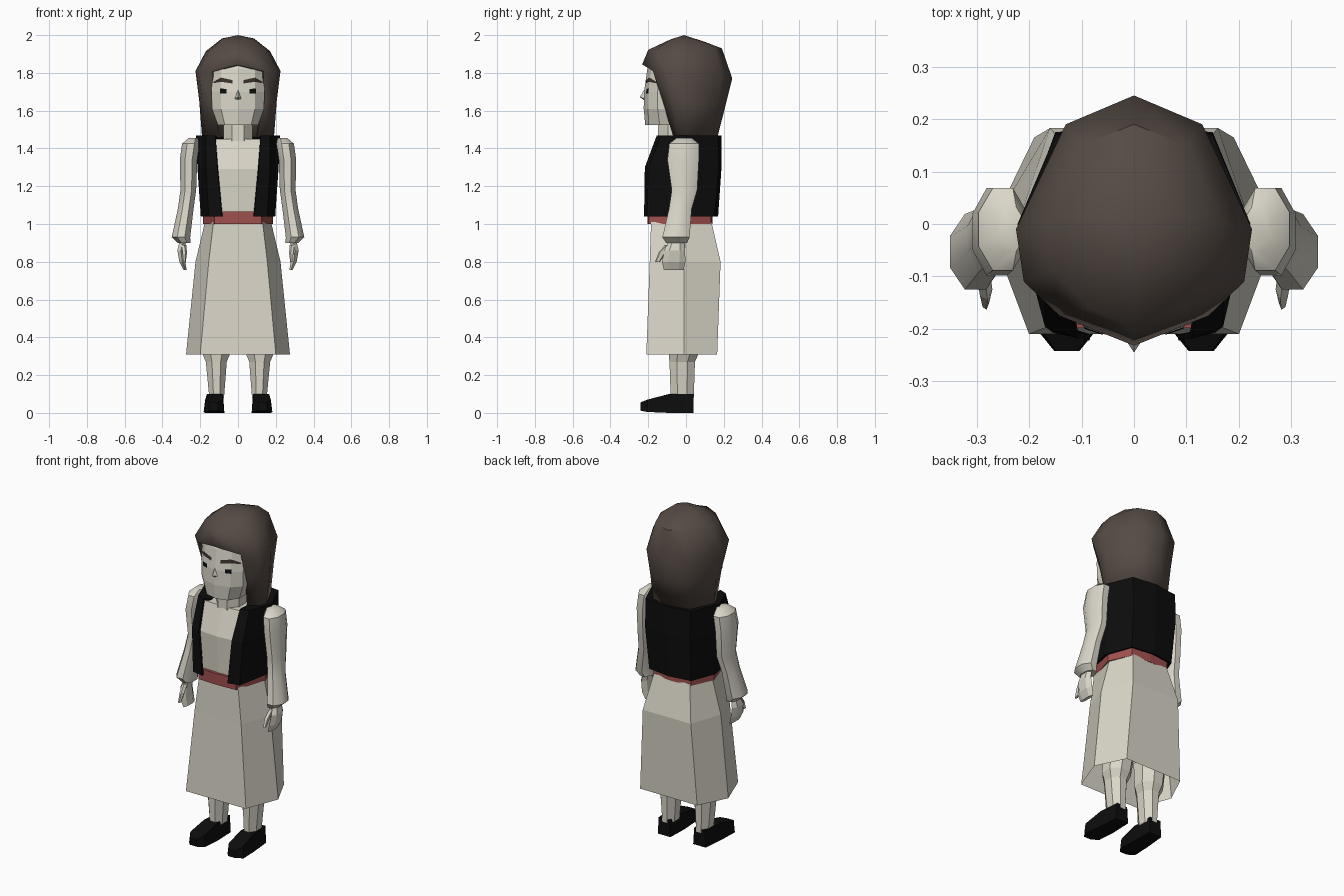
import bpy, bmesh, math
from mathutils import Vector

if "Cube" in bpy.data.objects:
    bpy.data.objects.remove(bpy.data.objects["Cube"])


def material(name, rgb):
    m = bpy.data.materials.new(name)
    m.diffuse_color = (*rgb, 1)
    m.use_nodes = True
    m.node_tree.nodes["Principled BSDF"].inputs["Base Color"].default_value = m.diffuse_color
    return m


IVORY = material("ivory", (0.70, 0.67, 0.58))
HAIR = material("dark brown hair", (0.092, 0.070, 0.058))
BLACK = material("black", (0.004, 0.004, 0.004))
RED = material("muted red", (0.35, 0.08, 0.075))
BROW = material("brow brown", (0.045, 0.03, 0.026))


def finish(bm, name, mat, smooth=None, thick=0):
    bmesh.ops.remove_doubles(bm, verts=bm.verts, dist=1e-4)
    loose = [v for v in bm.verts if not v.link_faces]
    bmesh.ops.delete(bm, geom=loose, context='VERTS')
    bmesh.ops.recalc_face_normals(bm, faces=bm.faces)
    me = bpy.data.meshes.new(name)
    bm.to_mesh(me)
    bm.free()
    me.materials.append(mat)
    ob = bpy.data.objects.new(name, me)
    bpy.context.collection.objects.link(ob)
    if thick:
        mod = ob.modifiers.new("thickness", 'SOLIDIFY')
        mod.thickness, mod.offset = thick, -1
    if smooth:
        bpy.ops.object.select_all(action='DESELECT')
        ob.select_set(True)
        bpy.context.view_layer.objects.active = ob
        bpy.ops.object.shade_smooth_by_angle(angle=math.radians(smooth))
    return ob


def loft(name, rings, mat, closed=True, caps=(True, True), gap_from=99, **kw):
    """Skin rings of points; from row gap_from on, column 0 is left open."""
    bm = bmesh.new()
    rows = [[bm.verts.new(p) for p in r] for r in rings]
    n = len(rows[0])
    for i in range(len(rows) - 1):
        for j in range(n if closed else n - 1):
            k = (j + 1) % n
            if i >= gap_from and 0 in (j, k):
                continue
            bm.faces.new((rows[i][j], rows[i][k], rows[i + 1][k], rows[i + 1][j]))
    for use, row in zip(caps, (rows[0], rows[-1])):
        if use:
            bm.faces.new(row)
    return finish(bm, name, mat, **kw)


def full(half):
    """Half outline, front to back, completed by mirroring in x."""
    return half + [(-x, y, z) for x, y, z in reversed(half) if x > 0]


def level(z, pts):
    return full([(x, y, z) for x, y in pts])


def strip(z, pts):
    """Open outline: opening edge, round the back, to the other edge."""
    half = [(x, y, z) for x, y in pts]
    return half + [(-x, y, z) for x, y, z in reversed(half[:-1])]


def oval(s, x, y, z, rx, ry, n=8):
    return [(s * (x + rx * math.cos(math.tau * (i + .5) / n)),
             y + ry * math.sin(math.tau * (i + .5) / n), z) for i in range(n)]


# Skirt: open six-sided flare
loft("skirt", [level(1.01, [(.13, -.185), (.175, 0), (.12, .135)]),
               level(.80, [(.155, -.192), (.225, -.01), (.16, .183)]),
               level(.31, [(.20, -.21), (.275, -.01), (.19, .165)])],
     IVORY, caps=(True, False))

# Shirt body
loft("shirt", [level(1.45, [(0, -.145), (.13, -.135), (.19, 0), (.12, .15), (0, .16)]),
               level(1.29, [(0, -.2), (.125, -.19), (.19, 0), (.12, .15), (0, .16)]),
               level(1.02, [(0, -.185), (.11, -.18), (.17, 0), (.11, .12), (0, .13)])], IVORY)

# Sash
loft("sash", [level(z, [(0, -.203), (.125, -.197), (.185, 0), (.125, .132), (0, .14)])
              for z in (1.0, 1.067)], RED)

# Open vest with shoulder tops turned inwards
loft("vest", [strip(1.455, [(.10, -.11), (.105, -.08), (.10, 0), (.08, .09), (0, .10)]),
              strip(1.468, [(.12, -.155), (.17, -.135), (.222, 0), (.15, .17), (0, .188)]),
              strip(1.30, [(.11, -.218), (.17, -.195), (.215, 0), (.15, .175), (0, .188)]),
              strip(1.04, [(.085, -.222), (.155, -.207), (.197, 0), (.14, .15), (0, .17)])],
     BLACK, closed=False, caps=(False, False), thick=.012)

# Neck and head
loft("neck", [oval(1, 0, -.06, z, .082, .095) for z in (1.42, 1.56)], IVORY)
loft("head", [
    level(1.90, [(0, -.165), (.06, -.15), (.10, -.11), (.12, 0), (.08, .10), (0, .12)]),
    level(1.82, [(0, -.205), (.09, -.183), (.14, -.14), (.15, 0), (.10, .12), (0, .14)]),
    level(1.70, [(0, -.222), (.09, -.200), (.14, -.15), (.15, 0), (.10, .12), (0, .14)]),
    level(1.61, [(0, -.224), (.09, -.202), (.138, -.15), (.14, 0), (.10, .11), (0, .13)]),
    level(1.525, [(0, -.216), (.07, -.197), (.107, -.14), (.11, -.02), (.08, .07), (0, .08)])],
    IVORY)

# Nose
bm = bmesh.new()
for p in [(0, -.215, 1.72), (.022, -.212, 1.662), (-.022, -.212, 1.662),
          (0, -.245, 1.672), (0, -.215, 1.652)]:
    bm.verts.new(p)
bmesh.ops.convex_hull(bm, input=bm.verts)
finish(bm, "nose", IVORY)


def face_y(x, z):
    y = -.222 + .245 * x if x < .09 else -.20 + (x - .09)
    return y + max(0, z - 1.70) * .14 - .004


def plate(name, mat, s, cols):
    """Thin strip lying on the face; cols are (x, low z, high z)."""
    bm = bmesh.new()
    vs = [[bm.verts.new((s * x, face_y(x, z), z)) for z in zs] for x, *zs in cols]
    for a, b in zip(vs, vs[1:]):
        bm.faces.new((a[0], b[0], b[1], a[1]))
    finish(bm, name, mat)


# Hair: closed crown, open around the face below the fringe
crown = [full([(.0002 * min(i, 1) * (i < 5), -.01, 2.0) for i in range(6)])]
hair_rows = [
    [(0, -.10, 1.968), (.05, -.08, 1.978), (.085, -.04, 1.98), (.085, .02, 1.982),
     (.05, .09, 1.966), (0, .10, 1.964)],
    [(0, -.20, 1.922), (.085, -.16, 1.92), (.155, -.09, 1.915), (.17, 0, 1.915),
     (.10, .15, 1.93), (0, .19, 1.93)],
    [(0, -.232, 1.845), (.142, -.175, 1.81), (.21, -.11, 1.81), (.225, -.01, 1.81),
     (.13, .19, 1.78), (0, .245, 1.77)],
    [(0, -.10, 1.65), (.137, -.125, 1.65), (.19, -.07, 1.65), (.205, .01, 1.65),
     (.12, .17, 1.63), (0, .21, 1.63)],
    [(0, -.05, 1.455), (.105, -.065, 1.455), (.17, -.045, 1.455), (.19, 0, 1.455),
     (.12, .14, 1.455), (0, .165, 1.455)]]
crown[0] = [(0, -.01, 2.0)] * 10
loft("hair", crown + [full(r) for r in hair_rows], HAIR, caps=(False, False),
     gap_from=3, smooth=45, thick=.018)

for s, side in ((1, "right"), (-1, "left")):
    # Facial details
    plate(side + "_eye", BLACK, s, [(.06, 1.692, 1.715), (.095, 1.692, 1.717)])
    plate(side + "_brow", BROW, s, [(.03, 1.744, 1.762), (.09, 1.753, 1.775),
                                    (.13, 1.745, 1.753)])
    # Sleeve
    loft(side + "_sleeve", [oval(s, *r) for r in (
        (.235, -.01, 1.455, .028, .045), (.25, -.01, 1.425, .05, .085),
        (.262, -.015, 1.34, .05, .09), (.263, -.008, 1.18, .045, .073),
        (.277, -.03, 1.08, .045, .065), (.302, -.053, .93, .053, .078),
        (.285, -.05, .90, .036, .06))], IVORY, smooth=40)
    # Hand and thumb
    loft(side + "_hand", [oval(s, *r, 6) for r in (
        (.29, -.05, .92, .02, .038), (.302, -.06, .86, .022, .055),
        (.295, -.065, .80, .018, .062), (.28, -.065, .757, .010, .052))], IVORY)
    loft(side + "_thumb", [oval(s, *r, 5) for r in (
        (.288, -.09, .89, .014, .022), (.283, -.125, .85, .013, .02),
        (.283, -.15, .80, .007, .014))], IVORY)
    # Leg
    loft(side + "_leg", [oval(s, *r) for r in (
        (.113, -.02, .08, .042, .066), (.115, -.02, .27, .06, .073),
        (.115, -.012, .315, .08, .086), (.11, 0, .45, .088, .10))], IVORY)
    # Shoe: sections running from heel to toe
    loft(side + "_shoe", [[(s * (x + sx * w), y, z) for sx, z in
                           ((-1, lo), (1, lo), (.85, hi), (-.85, hi))]
                          for y, x, w, lo, hi in (
        (.04, .118, .042, 0, .10), (-.09, .122, .05, 0, .10),
        (-.205, .128, .054, .005, .07), (-.242, .128, .024, .012, .055))], BLACK)
